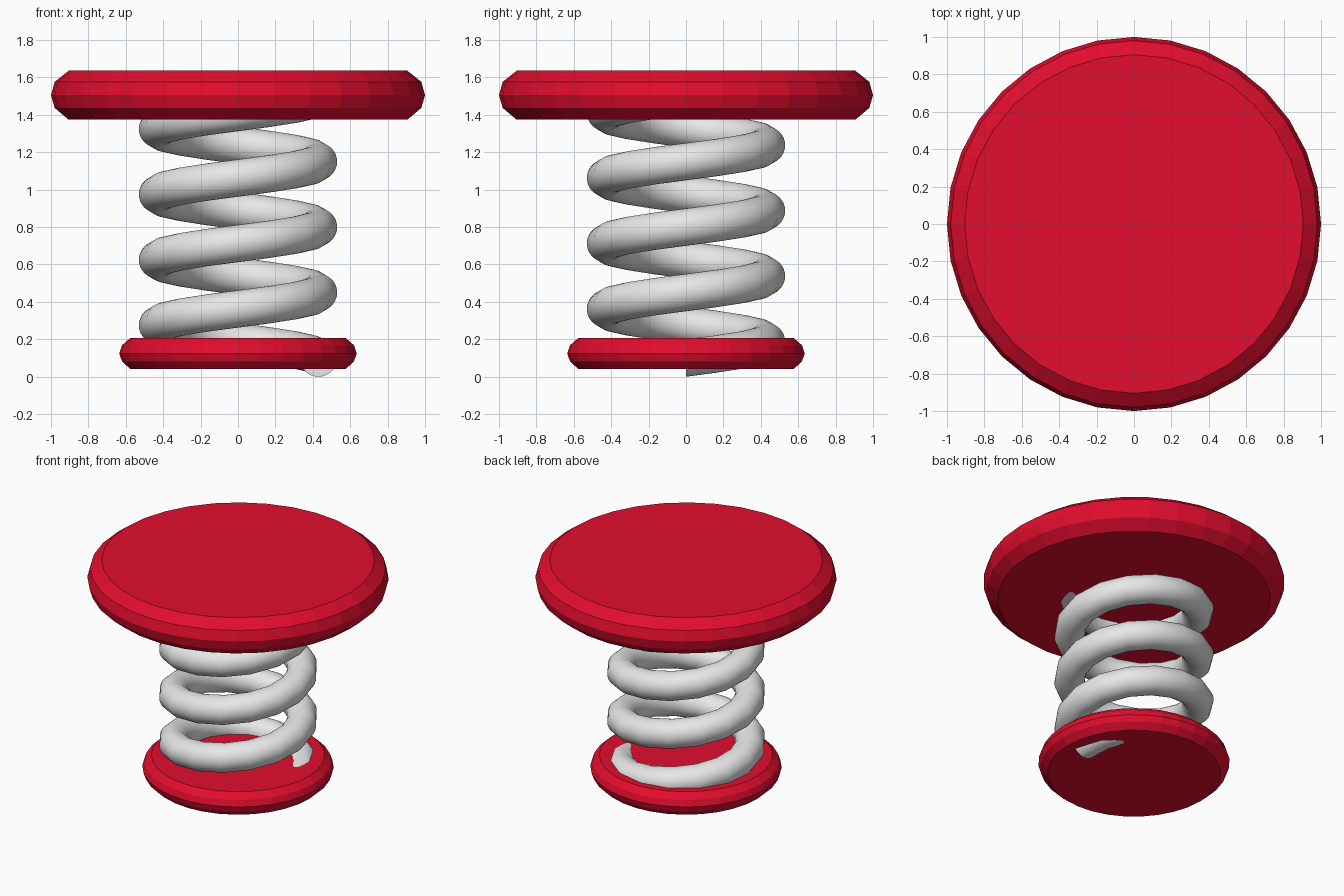
import bpy, bmesh, math

if "Cube" in bpy.data.objects:
    bpy.data.objects.remove(bpy.data.objects["Cube"])


def material(name, rgb):
    m = bpy.data.materials.new(name)
    m.diffuse_color = (*rgb, 1)
    m.use_nodes = True
    m.node_tree.nodes["Principled BSDF"].inputs["Base Color"].default_value = m.diffuse_color
    return m


red = material("red", (0.76, 0.004, 0.027))
grey = material("light grey", (0.8, 0.8, 0.8))


def skin(name, rings, mat, smooth):
    """Join consecutive closed rings of points and cap both ends."""
    bm = bmesh.new()
    loops = [[bm.verts.new(p) for p in ring] for ring in rings]
    n = len(loops[0])
    for a, b in zip(loops, loops[1:]):
        for i in range(n):
            j = (i + 1) % n
            bm.faces.new((a[i], a[j], b[j], b[i]))
    bm.faces.new(loops[0])
    bm.faces.new(loops[-1])
    bmesh.ops.recalc_face_normals(bm, faces=bm.faces)
    for f in bm.faces:
        f.smooth = smooth and len(f.verts) == 4
    mesh = bpy.data.meshes.new(name)
    bm.to_mesh(mesh)
    bm.free()
    mesh.materials.append(mat)
    obj = bpy.data.objects.new(name, mesh)
    bpy.context.collection.objects.link(obj)
    return obj


def disc(name, profile, sides=32):
    rings = []
    for r, z in profile:
        rings.append([(r * math.cos(math.tau * i / sides),
                       r * math.sin(math.tau * i / sides), z) for i in range(sides)])
    return skin(name, rings, red, False)


# Round plates with bevelled rims
disc("top_plate", [(0.905, 1.374), (0.98, 1.437), (1.0, 1.505), (0.98, 1.577), (0.905, 1.636)])
disc("base_plate", [(0.575, 0.04), (0.62, 0.082), (0.635, 0.124), (0.62, 0.168), (0.575, 0.208)])

# Coil spring: upright circular section screwed up four turns
STEPS, TURNS, PITCH, RADIUS, WIRE, SEG = 16, 4, 0.35, 0.43, 0.1, 32
rings = []
for s in range(STEPS * TURNS + 1):
    a = math.tau * s / STEPS
    zc = WIRE + PITCH * s / STEPS
    ring = []
    for k in range(SEG):
        t = math.tau * k / SEG
        r = RADIUS + WIRE * math.cos(t)
        ring.append((r * math.cos(a), r * math.sin(a), zc + WIRE * math.sin(t)))
    rings.append(ring)
skin("coil_spring", rings, grey, True)
